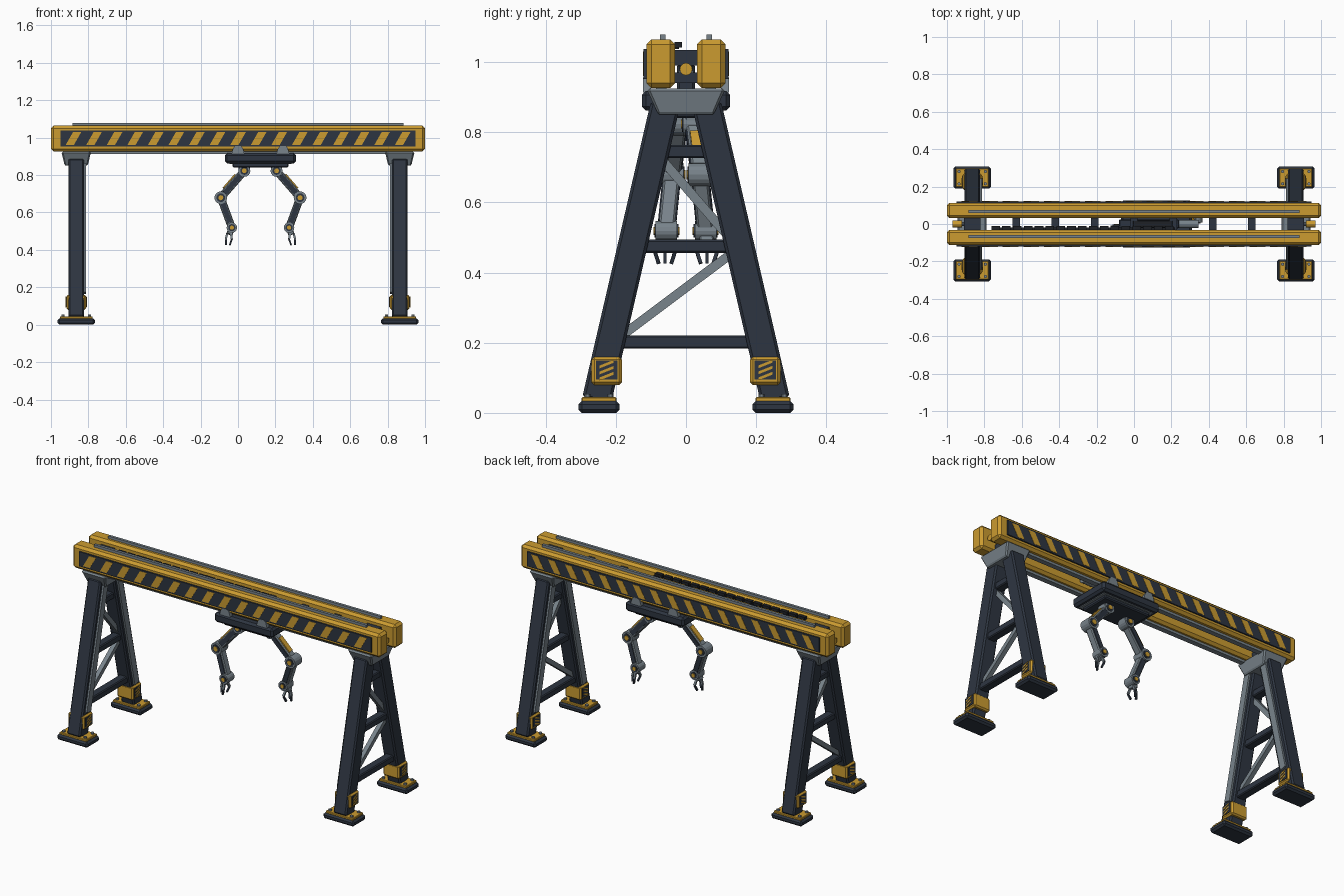
import bpy, bmesh, math
from mathutils import Vector, Matrix

if "Cube" in bpy.data.objects:
    bpy.data.objects.remove(bpy.data.objects["Cube"])


def material(name, rgb):
    m = bpy.data.materials.new(name)
    m.use_nodes = True
    m.diffuse_color = (*rgb, 1)
    m.node_tree.nodes["Principled BSDF"].inputs["Base Color"].default_value = (*rgb, 1)
    return m


YELLOW = material("safety yellow", (0.6, 0.33, 0.03))
DARK = material("dark blue steel", (0.027, 0.036, 0.053))
GREY = material("light grey steel", (0.19, 0.23, 0.26))
BLACK = material("black rubber", (0.013, 0.015, 0.019))


def finish(name, bm, mat, bevel=0.0):
    if bevel:
        bmesh.ops.bevel(bm, geom=bm.edges[:], offset=bevel, segments=1, affect="EDGES")
    bmesh.ops.recalc_face_normals(bm, faces=bm.faces[:])
    me = bpy.data.meshes.new(name)
    bm.to_mesh(me)
    bm.free()
    me.materials.append(mat)
    ob = bpy.data.objects.new(name, me)
    bpy.context.collection.objects.link(ob)
    return ob


def box(name, mat, center, size, bevel=0.0):
    bm = bmesh.new()
    bmesh.ops.create_cube(bm, size=1, matrix=Matrix.Translation(center) @ Matrix.Diagonal((*size, 1)))
    return finish(name, bm, mat, bevel)


def strut(name, mat, a, b, width, depth, bevel=0.0, shift=(0, 0, 0)):
    """Bar from a to b; depth is measured along y or x, whichever is across it."""
    a, b, shift = Vector(a), Vector(b), Vector(shift)
    z = (b - a).normalized()
    x = Vector((1, 0, 0)) if abs(z.x) < 0.1 else Vector((0, 1, 0))
    y = z.cross(x).normalized()
    x = y.cross(z)
    rot = Matrix((x, y, z)).transposed()
    off = rot @ shift
    mat4 = Matrix.Translation((a + b) / 2 + off) @ rot.to_4x4() @ Matrix.Diagonal((depth, width, (b - a).length, 1))
    bm = bmesh.new()
    bmesh.ops.create_cube(bm, size=1, matrix=mat4)
    return finish(name, bm, mat, bevel)


def cylinder(name, mat, center, radius, length, axis="Y", sides=16, tip=None):
    rot = {"X": Matrix.Rotation(math.pi / 2, 4, "Y"), "Y": Matrix.Rotation(math.pi / 2, 4, "X"),
           "Z": Matrix.Identity(4)}[axis]
    bm = bmesh.new()
    bmesh.ops.create_cone(bm, cap_ends=True, segments=sides, radius1=radius,
                          radius2=radius if tip is None else tip, depth=length,
                          matrix=Matrix.Translation(center) @ rot)
    return finish(name, bm, mat, 0)


def slats(name, mat, polygons, direction):
    """Thin plates: every polygon is extruded along direction."""
    bm = bmesh.new()
    for poly in polygons:
        face = bm.faces.new([bm.verts.new(p) for p in poly])
        ext = bmesh.ops.extrude_face_region(bm, geom=[face])["geom"]
        bmesh.ops.translate(bm, vec=direction, verts=[v for v in ext if isinstance(v, bmesh.types.BMVert)])
    return finish(name, bm, mat)


# Twin girders with hazard panels and rails
for s, side in ((-1, "front"), (1, "back")):
    box(side + "_girder", YELLOW, (0, s * 0.072, 0.995), (2, 0.082, 0.138), 0.014)
    box(side + "_hazard_panel", DARK, (0, s * 0.116, 0.995), (1.9, 0.009, 0.086))
    stripes = []
    for i in range(17):
        x = (i - 8) * 0.11
        stripes.append([(x + dx, s * 0.12, 0.995 + dz) for dx, dz in
                        ((-0.042, -0.035), (0.002, -0.035), (0.042, 0.035), (-0.002, 0.035))])
    slats(side + "_hazard_stripes", YELLOW, stripes, (0, s * 0.002, 0))
    box(side + "_top_rail", GREY, (0, s * 0.066, 1.07), (1.77, 0.016, 0.018))
    box(side + "_lower_rail", GREY, (0, s * 0.07, 0.919), (1.6, 0.03, 0.014))

# Cross ties between the girders
for i in range(9):
    box("cross_tie", DARK, ((i - 4) * 0.21, 0, 1.012), (0.04, 0.07, 0.044))


def leg_y(z):
    return 0.263 - 0.232 * z


# A-frame towers
for t, tower in ((-1, "right"), (1, "left")):
    cx = t * 0.865
    saddle = box(tower + "_saddle", GREY, (cx, 0, 0.888), (0.155, 0.22, 0.075), 0.008)
    for v in saddle.data.vertices:
        if v.co.z < 0.87:
            v.co.y *= 0.75
            v.co.x = cx + (v.co.x - cx) * 0.82
    box(tower + "_end_tie", DARK, (cx, 0, 1.012), (0.09, 0.07, 0.044))
    box(tower + "_lower_tie", DARK, (cx, 0, 0.955), (0.09, 0.07, 0.03))
    cylinder(tower + "_buffer", YELLOW, (t * 0.945, 0, 0.98), 0.018, 0.05, "X", 12)
    cylinder(tower + "_buffer_post", GREY, (t * 0.9, 0, 0.98), 0.01, 0.08, "X", 10)

    for s, side in ((-1, "front"), (1, "back")):
        name = tower + "_" + side
        lo, hi = (cx, s * leg_y(0.035), 0.035), (cx, s * leg_y(0.88), 0.88)
        strut(name + "_leg", DARK, lo, hi, 0.084, 0.085, 0.008)
        # Conduit strip on the inner face
        strut(name + "_conduit", GREY, (cx - t * 0.046, s * leg_y(0.17), 0.17),
              (cx - t * 0.046, s * leg_y(0.86), 0.86), 0.04, 0.014)
        # Foot pad, plate and anchor bolts
        box(name + "_foot_pad", DARK, (cx, s * 0.248, 0.017), (0.2, 0.118, 0.034), 0.01)
        box(name + "_foot_plate", YELLOW, (cx, s * 0.248, 0.038), (0.176, 0.1, 0.014), 0.003)
        for bx in (-1, 1):
            for by in (-1, 1):
                cylinder(name + "_bolt", GREY, (cx + bx * 0.07, s * 0.248 + by * 0.033, 0.048),
                         0.009, 0.012, "Z", 6)
        # Ankle guard with hazard panels on both sides
        yc = s * 0.226
        box(name + "_ankle_guard", YELLOW, (cx, yc, 0.12), (0.104, 0.087, 0.08), 0.008)
        for d in (-1, 1):
            px = cx + d * 0.052
            box(name + "_guard_panel", DARK, (px, yc, 0.122), (0.006, 0.062, 0.054))
            marks = []
            for k in (-1, 0, 1):
                z = 0.122 + k * 0.017
                marks.append([(px + d * 0.003, yc + dy, z + dz) for dy, dz in
                              ((-0.02, -0.012), (0.02, 0.004), (0.02, 0.012), (-0.02, -0.004))])
            slats(name + "_guard_stripes", YELLOW, marks, (d * 0.002, 0, 0))

    # Horizontal rungs and diagonal braces
    for z in (0.202, 0.475, 0.745):
        box(tower + "_rung", DARK, (cx, 0, z), (0.05, 2 * leg_y(z), 0.038), 0.005)
    strut(tower + "_low_brace", GREY, (cx, -0.19, 0.215), (cx, 0.14, 0.462), 0.026, 0.026)
    strut(tower + "_high_brace", GREY, (cx, -0.08, 0.735), (cx, 0.115, 0.51), 0.026, 0.026)

# Travelling trolley
TX = 0.12
box("trolley_body", DARK, (TX, 0, 0.89), (0.38, 0.252, 0.056), 0.012)
box("trolley_base", DARK, (TX, 0, 0.853), (0.3, 0.18, 0.024), 0.006)
box("trolley_trim", GREY, (TX, 0, 0.862), (0.33, 0.2, 0.008))
box("trolley_core", DARK, (0.08, 0, 0.955), (0.32, 0.05, 0.08), 0.006)
box("trolley_cabinet", BLACK, (0.1, 0, 1.01), (0.22, 0.044, 0.05), 0.006)
cylinder("trolley_motor", GREY, (0.29, 0, 0.965), 0.022, 0.11, "X")
for dx in (-0.12, 0.12):
    for s in (-1, 1):
        lug = [(TX + dx + u, s * 0.122, 0.914 + w) for u, w in
               ((-0.035, 0), (0.035, 0), (0.026, 0.03), (0.014, 0.042), (-0.014, 0.042), (-0.026, 0.03))]
        slats("trolley_lug", GREY, [lug], (0, -s * 0.022, 0))

# Cable chain
for i in range(17):
    box("chain_link", BLACK, (-0.74 + i * 0.058, -0.022, 1.05), (0.046, 0.022, 0.016))
box("chain_tray", BLACK, (-0.27, -0.026, 1.04), (0.98, 0.012, 0.006))


def joint(name, p, radius, length):
    cylinder(name, GREY, p, radius, length)
    cylinder(name + "_ring", DARK, p, radius * 0.68, length + 0.006)
    cylinder(name + "_cap", YELLOW, p, radius * 0.4, length + 0.012, "Y", 12)


def link(name, a, b, width, depth):
    strut(name, GREY, a, b, width, depth, 0.005)
    mid, half = (Vector(a) + Vector(b)) / 2, (Vector(b) - Vector(a)) * 0.34
    strut(name + "_inlay", DARK, mid - half, mid + half, width * 0.62, depth + 0.008)


# Pair of hanging arms
for s, arm in ((-1, "right"), (1, "left")):
    shoulder = Vector((TX + s * 0.086, s * 0.022, 0.823))
    elbow = Vector((TX + s * 0.212, s * 0.04, 0.679))
    wrist = Vector((TX + s * 0.153, s * 0.056, 0.519))
    palm = Vector((TX + s * 0.166, s * 0.06, 0.482))
    box(arm + "_arm_mount", GREY, shoulder + Vector((0, 0, 0.018)), (0.06, 0.05, 0.04), 0.005)
    joint(arm + "_shoulder", shoulder, 0.032, 0.06)
    joint(arm + "_elbow", elbow, 0.034, 0.066)
    joint(arm + "_wrist", wrist, 0.028, 0.062)
    link(arm + "_upper_arm", shoulder, elbow, 0.042, 0.044)
    link(arm + "_forearm", elbow, wrist, 0.042, 0.044)
    # Yellow guard along the outer side of the upper arm
    out = Vector((s * 0.018, 0, 0.016))
    strut(arm + "_arm_guard", YELLOW, shoulder.lerp(elbow, 0.25) + out, shoulder.lerp(elbow, 0.75) + out, 0.008, 0.03)
    # Gripper with bent fingers
    strut(arm + "_hand", GREY, wrist, palm, 0.034, 0.04, 0.004)
    for fx, fy in ((-0.008, -0.02), (-0.008, 0.02), (0.012, 0)):
        root = palm + Vector((s * fx, fy * 0.7, 0.006))
        knuckle = palm + Vector((s * fx * 1.6, fy * 1.4, -0.025))
        tip = palm + Vector((s * (fx + 0.006), fy * 0.9, -0.056))
        strut(arm + "_finger", GREY, root, knuckle, 0.011, 0.012)
        strut(arm + "_fingertip", DARK, knuckle, tip, 0.009, 0.01)
